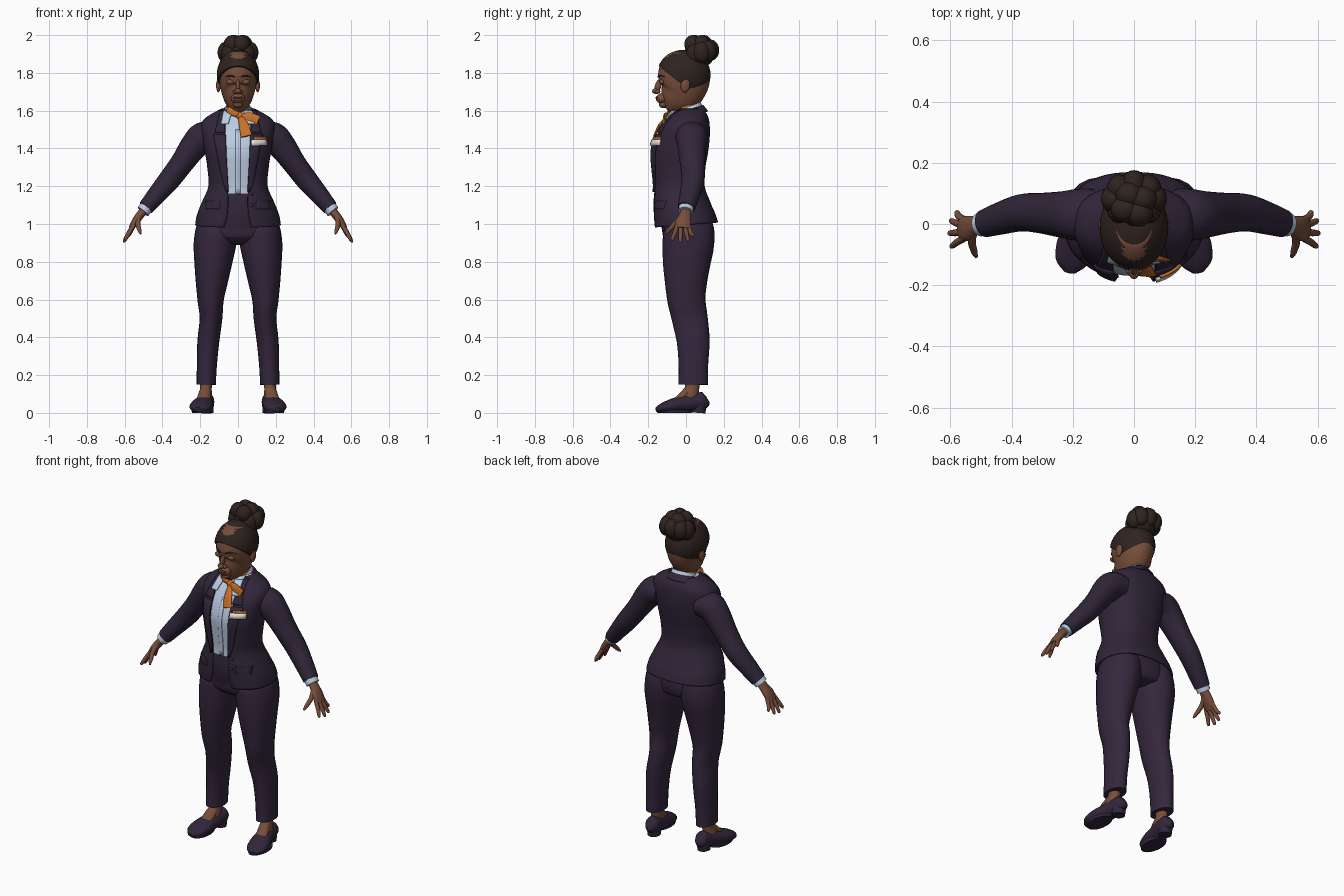
import bpy, bmesh, math
from mathutils import Vector, Matrix

if "Cube" in bpy.data.objects:
    bpy.data.objects.remove(bpy.data.objects["Cube"])

E = 0.85  # roundness of the torso section


def mat(name, r, g, b):
    m = bpy.data.materials.new(name)
    m.diffuse_color = (r, g, b, 1)
    m.use_nodes = True
    m.node_tree.nodes["Principled BSDF"].inputs["Base Color"].default_value = m.diffuse_color
    return m


JACKET = mat("jacket plum", .030, .019, .042)
PANTS = mat("trouser plum", .034, .020, .046)
SHOE = mat("shoe plum", .032, .019, .042)
SKIN = mat("brown skin", .185, .075, .043)
LIP = mat("lip brown", .14, .05, .036)
HAIR = mat("dark hair", .028, .017, .014)
SHIRT = mat("pale blue shirt", .50, .60, .76)
SCARF = mat("orange scarf", .58, .165, .022)
BADGE = mat("badge white", .75, .73, .70)


def finish(bm, name, material, mirror=False, thick=0):
    bmesh.ops.recalc_face_normals(bm, faces=bm.faces)
    me = bpy.data.meshes.new(name)
    bm.to_mesh(me)
    bm.free()
    me.materials.append(material)
    ob = bpy.data.objects.new(name, me)
    bpy.context.collection.objects.link(ob)
    if thick:
        s = ob.modifiers.new("thickness", 'SOLIDIFY')
        s.thickness, s.offset = thick, 0
    if mirror:
        ob.modifiers.new("mirror", 'MIRROR').use_mirror_merge = False
    return ob


def resample(rows, n=4):
    """Smooth curve through rows of numbers."""
    out = []
    for i in range(len(rows) - 1):
        p = [rows[max(0, min(len(rows) - 1, i + k))] for k in (-1, 0, 1, 2)]
        for s in range(n):
            t = s / n
            out.append(tuple(
                b + .5 * t * (c - a + t * (2*a - 5*b + 4*c - d + t * (3*(b - c) + d - a)))
                for a, b, c, d in zip(*p)))
    return out + [tuple(rows[-1])]


def skin_rings(bm, rings, closed=True, caps=True):
    vs = [[bm.verts.new(p) for p in r] for r in rings]
    n = len(vs[0])
    for a, b in zip(vs, vs[1:]):
        for j in range(n if closed else n - 1):
            k = (j + 1) % n
            bm.faces.new((a[j], a[k], b[k], b[j]))
    if caps:
        bm.faces.new(vs[0])
        bm.faces.new(vs[-1])


def tube(name, rows, material, ref=(0, 1, 0), n=24, steps=4, caps=True, bm=None, **kw):
    """Rows are x, y, z, radius along ref, radius across it."""
    rows = resample(rows, steps)
    own = bm is None
    bm = bm or bmesh.new()
    rings = []
    for i, r in enumerate(rows):
        t = (Vector(rows[min(i + 1, len(rows) - 1)][:3]) - Vector(rows[max(i - 1, 0)][:3])).normalized()
        u = Vector(ref)
        u = (u - t * u.dot(t)).normalized()
        v = t.cross(u)
        rings.append([Vector(r[:3]) + u * r[3] * math.cos(a) + v * r[4] * math.sin(a)
                      for a in (2 * math.pi * j / n for j in range(n))])
    skin_rings(bm, rings, caps=caps)
    return finish(bm, name, material, **kw) if own else None


def blob(bm, c, r, tilt=0):
    m = Matrix.Translation(c) @ Matrix.Rotation(tilt, 4, 'X') @ Matrix.Diagonal((*r, 1))
    bmesh.ops.create_uvsphere(bm, u_segments=20, v_segments=14, radius=1, matrix=m)


def blobs(name, items, material, **kw):
    bm = bmesh.new()
    for it in items:
        blob(bm, *it)
    return finish(bm, name, material, **kw)


# torso profile: height, half width, front y, back y, half width of the opening
TORSO = resample([
    (.995, .222, -.165, .165, .072), (1.05, .212, -.168, .15, .056), (1.12, .184, -.170, .122, .052),
    (1.20, .152, -.166, .094, .056), (1.30, .158, -.176, .098, .062), (1.38, .170, -.181, .112, .066),
    (1.45, .182, -.163, .120, .068), (1.51, .192, -.130, .121, .070), (1.55, .178, -.100, .117, .070),
    (1.58, .135, -.075, .106, .070), (1.607, .085, -.050, .085, .068)])


def at(z):
    for a, b in zip(TORSO, TORSO[1:]):
        if z <= b[0]:
            t = max(0, (z - a[0]) / (b[0] - a[0]))
            return [p + (q - p) * t for p, q in zip(a, b)]
    return TORSO[-1]


def front_y(x, z):
    _, a, f, b, _ = at(z)
    k = max(0, 1 - min(1, abs(x) / a) ** (2 / E))
    return (f + b) / 2 - (b - f) / 2 * k ** (E / 2)


def section(row, a0, a1, n, scale=1):
    z, a, f, b, _ = row
    pts = []
    for j in range(n):
        t = a0 + (a1 - a0) * j / (n - 1)
        c, s = math.cos(t), math.sin(t)
        y = (f + b) / 2 + scale * (b - f) / 2 * math.copysign(abs(s) ** E, s)
        drop = max(0, (1.08 - z) / .085) * .08 * y
        pts.append((scale * a * math.copysign(abs(c) ** E, c), y, z + drop))
    return pts


def patch(name, z0, z1, inner, outer, material, off=.01, thick=.008, nz=10, nx=5, **kw):
    """Plate that follows the chest between two edges."""
    bm = bmesh.new()
    rings = []
    for i in range(nz + 1):
        z = z0 + (z1 - z0) * i / nz
        xs = [inner(z) + (outer(z) - inner(z)) * j / nx for j in range(nx + 1)]
        rings.append([(x, front_y(x, z) - off, z) for x in xs])
    skin_rings(bm, rings, closed=False, caps=False)
    return finish(bm, name, material, thick=thick, **kw)


# jacket body, open at the front
bm = bmesh.new()
rings = []
for row in TORSO:
    t0 = -math.acos((row[4] / row[1]) ** (1 / E))
    rings.append(section(row, t0, math.pi - t0, 49))
skin_rings(bm, rings, closed=False, caps=False)
finish(bm, "jacket_body", JACKET, thick=.01)

# shirt under the jacket
bm = bmesh.new()
skin_rings(bm, [section(r, 0, 2 * math.pi * 39 / 40, 40, .92) for r in TORSO if r[0] > 1.14])
finish(bm, "shirt", SHIRT)
patch("shirt_placket", 1.16, 1.5, lambda z: -.012, lambda z: .012, SHIRT, off=-.008, thick=.004)

# lapels, collar and pocket flaps
patch("lapels", 1.17, 1.475, lambda z: at(z)[4] - .004,
      lambda z: .062 + .068 * ((z - 1.17) / .305) ** .8, JACKET, mirror=True)
patch("collar_wings", 1.485, 1.6, lambda z: .068, lambda z: .122 - .25 * (z - 1.485), JACKET, mirror=True)
tube("jacket_collar", [(0, .035, 1.572, .082, .092), (0, .024, 1.607, .068, .074)], JACKET,
     caps=False, thick=.008)
patch("pocket_flaps", 1.08, 1.12, lambda z: .095, lambda z: .17, JACKET, off=.006, mirror=True)
blobs("jacket_buttons", [((.072, front_y(.072, z) - .004, z), (.01, .006, .01)) for z in (1.10, 1.16)], SHOE)

# shirt collar and scarf
tube("shirt_collar", [(0, .032, 1.585, .066, .074), (0, .018, 1.622, .060, .063)], SHIRT,
     caps=False, thick=.006)
patch("shirt_collar_points", 1.53, 1.6, lambda z: .03 + .3 * (1.6 - z), lambda z: .075 + .2 * (1.6 - z),
      SHIRT, off=.018, thick=.006, mirror=True)
tube("scarf_band", [(0, .015, 1.575, .076, .066), (0, .01, 1.60, .073, .065), (0, 0, 1.632, .058, .056)], SCARF)
bm = bmesh.new()
blob(bm, (.012, -.088, 1.572), (.022, .018, .02))
for pts in ([(.01, -.09, 1.57, .008, .012), (.055, -.108, 1.562, .012, .03), (.105, -.118, 1.54, .006, .034)],
            [(.012, -.09, 1.57, .008, .012), (.03, -.135, 1.525, .01, .026), (.045, -.168, 1.465, .005, .03)],
            [(.01, -.09, 1.575, .008, .012), (-.025, -.088, 1.59, .012, .02), (-.055, -.075, 1.607, .006, .016)]):
    tube("", pts, SCARF, n=14, bm=bm)
finish(bm, "scarf_knot_and_tails", SCARF)

# name badge and pin
patch("name_badge", 1.415, 1.447, lambda z: .072, lambda z: .152, BADGE, off=.022, nz=2)
patch("badge_stripe", 1.448, 1.460, lambda z: .085, lambda z: .152, SCARF, off=.022, nz=2)

# sleeves and cuffs
tube("sleeves", [(.13, .03, 1.465, .085, .07), (.185, .03, 1.46, .085, .08), (.235, .031, 1.41, .076, .073),
                 (.297, .035, 1.322, .067, .062), (.365, .037, 1.232, .061, .058),
                 (.43, .02, 1.155, .054, .050), (.487, .002, 1.086, .046, .042)], JACKET, mirror=True)
tube("shirt_cuffs", [(.478, .004, 1.096, .040, .037), (.503, -.002, 1.066, .039, .036)], SHIRT, mirror=True)

# hands
bm = bmesh.new()
tube("", [(.49, 0, 1.082, .026, .022), (.52, -.005, 1.045, .032, .022), (.545, -.014, 1.01, .041, .02),
          (.566, -.017, .976, .036, .014)], SKIN, bm=bm)
for y0, x1, y1, z1 in ((.013, .578, .037, .93), (-.006, .596, .010, .908),
                       (-.027, .601, -.03, .902), (-.046, .594, -.072, .912)):
    tube("", [(.552, y0, .995, .011, .012), (.57 + .3 * (x1 - .57), (y0 + y1) / 2, .953, .0115, .0115),
              (x1, y1, z1 + .01, .009, .009), (x1 + .002, y1, z1, .004, .004)], SKIN, n=10, bm=bm)
tube("", [(.52, -.015, 1.045, .014, .018), (.53, -.055, 1.005, .013, .014), (.522, -.09, .968, .011, .011),
          (.515, -.108, .948, .005, .005)], SKIN, ref=(1, 0, 0), n=10, bm=bm)
finish(bm, "hands", SKIN, mirror=True)

# trousers
tube("trouser_hips", [(0, -.03, 1.175, .112, .132), (0, -.022, 1.08, .126, .172), (0, .004, 1.0, .135, .208),
                      (0, .012, .94, .132, .216), (0, .012, .905, .11, .15), (0, .012, .89, .06, .07)], PANTS, n=32)
tube("trouser_legs", [(.168, .038, .15, .078, .051), (.165, .039, .25, .078, .053), (.157, .038, .38, .087, .058),
                      (.143, .020, .50, .095, .060), (.145, .002, .60, .101, .070), (.139, .000, .70, .113, .086),
                      (.131, .004, .80, .127, .101), (.123, .012, .89, .136, .112), (.112, .014, .97, .134, .110),
                      (.10, .0, 1.04, .11, .09)], PANTS, mirror=True)

# feet and shoes
tube("ankles", [(.169, .035, .19, .04, .032), (.170, .032, .13, .038, .031), (.174, .02, .09, .045, .036),
                (.178, .01, .06, .05, .036)], SKIN, mirror=True)
tube("insteps", [(.171, .02, .125, .028, .025), (.18, -.02, .088, .034, .022), (.186, -.05, .06, .034, .02)],
     SKIN, ref=(1, 0, 0), mirror=True)
tube("shoes", [(.165, .113, .075, .014, .022), (.166, .098, .068, .036, .044), (.170, .05, .058, .045, .046),
               (.180, -.01, .049, .051, .046), (.193, -.07, .038, .060, .038), (.204, -.125, .026, .052, .026),
               (.210, -.158, .017, .018, .012)], SHOE, ref=(1, 0, 0), mirror=True)
tube("shoe_heels", [(.167, .066, 0, .037, .036), (.167, .07, .05, .040, .040)], SHOE, steps=1, mirror=True)
tube("shoe_soles", [(.193, -.062, 0, .09, .050), (.193, -.062, .016, .092, .054)], SHOE, steps=1, mirror=True)

# neck and head
tube("neck", [(0, .03, 1.54, .06, .062), (0, .012, 1.62, .056, .054), (0, .01, 1.72, .066, .06)], SKIN)
tube("head", [(0, -.105, 1.612, .022, .02), (0, -.092, 1.622, .046, .038), (0, -.068, 1.648, .084, .062),
              (0, -.034, 1.69, .118, .084), (0, -.014, 1.75, .136, .099), (0, -.010, 1.80, .136, .100),
              (0, -.006, 1.86, .118, .088), (0, 0, 1.9, .07, .06)], SKIN, n=32)
blobs("nose", [((0, -.158, 1.703), (.017, .022, .015)), ((0, -.148, 1.73), (.011, .017, .036), -.25),
               ((.016, -.15, 1.70), (.012, .014, .010)), ((-.016, -.15, 1.70), (.012, .014, .010))], SKIN)
blobs("muzzle", [((0, -.128, 1.664), (.038, .03, .028))], SKIN)
blobs("lips", [((0, -.150, 1.669), (.026, .012, .007)), ((0, -.148, 1.658), (.023, .012, .008))], LIP)
blobs("chin", [((0, -.118, 1.633), (.027, .026, .02))], SKIN)
blobs("eyelids", [((.04, -.128, 1.752), (.023, .014, .014))], SKIN, mirror=True)
tube("eyebrows", [(.016, -.149, 1.779, .003, .003), (.042, -.138, 1.786, .004, .004),
                  (.068, -.112, 1.779, .002, .002)], HAIR, ref=(0, 0, 1), n=8, mirror=True)
blobs("ears", [((.104, -.004, 1.733), (.012, .024, .036), -.15)], SKIN, mirror=True)

# swept-back hair, cut along a slanted hairline
bm = bmesh.new()
bmesh.ops.create_uvsphere(bm, u_segments=40, v_segments=28, radius=1, matrix=Matrix.Translation(
    (0, -.012, 1.79)) @ Matrix.Diagonal((.112, .142, .132, 1)))
cut = bmesh.ops.bisect_plane(bm, geom=bm.verts[:] + bm.edges[:] + bm.faces[:], plane_co=(0, -.15, 1.84),
                             plane_no=(0, .18, .23), clear_inner=True)
bmesh.ops.holes_fill(bm, edges=[e for e in cut["geom_cut"] if isinstance(e, bmesh.types.BMEdge)])
finish(bm, "swept_hair", HAIR)

# lumpy bun
lobes = [((0, .078, 1.905), (.082, .075, .075))]
for i in range(8):
    a = 2 * math.pi * i / 8
    lobes.append(((.066 * math.cos(a), .082 + .048 * math.sin(a), 1.908 + .012 * math.sin(a)), (.042, .046, .056)))
for i in range(4):
    a = 2 * math.pi * i / 4 + .5
    lobes.append(((.034 * math.cos(a), .065 + .034 * math.sin(a), 1.952), (.046, .044, .048)))
blobs("hair_bun", lobes, HAIR)

# smooth shading everywhere, hard edges kept
for ob in bpy.context.scene.objects:
    ob.select_set(True)
    bpy.context.view_layer.objects.active = ob
bpy.ops.object.shade_smooth_by_angle(angle=math.radians(50))
